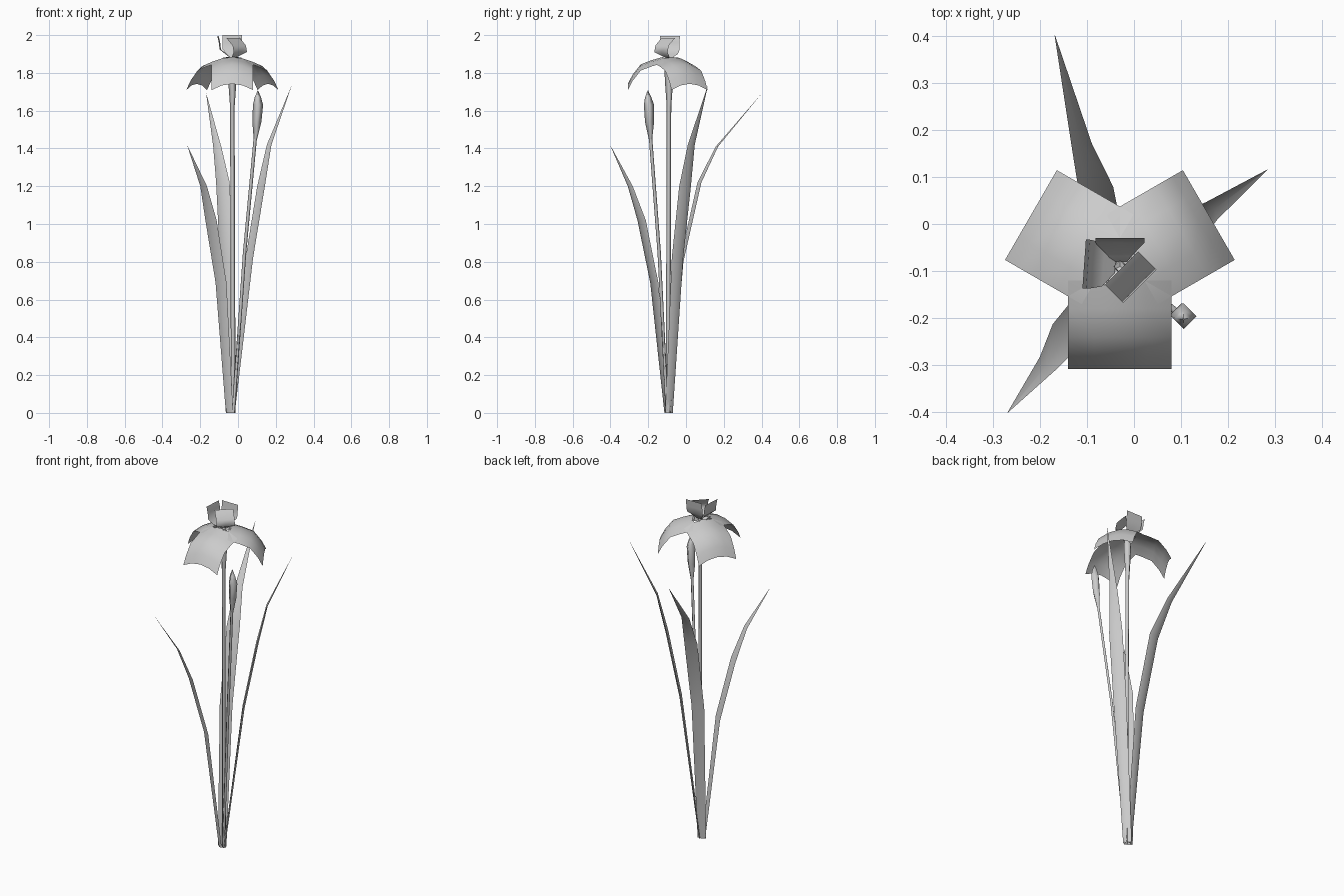
import bpy, math
from mathutils import Vector

cube = bpy.data.objects.get("Cube")
if cube:
    bpy.data.objects.remove(cube, do_unlink=True)

grey = bpy.data.materials.new("plain_grey")
grey.use_nodes = True
COLOUR = (0.6, 0.6, 0.6, 1)
grey.diffuse_color = COLOUR
grey.node_tree.nodes["Principled BSDF"].inputs["Base Color"].default_value = COLOUR

CENTRE = Vector((-0.03, -0.09, 0))


def grid_object(name, rows, closed=False):
    """Skin a list of equal-length point rows with quads."""
    n = len(rows[0])
    verts = [p for row in rows for p in row]
    faces = []
    for r in range(len(rows) - 1):
        for c in range(n if closed else n - 1):
            d = (c + 1) % n
            faces.append((r * n + c, r * n + d, (r + 1) * n + d, (r + 1) * n + c))
    mesh = bpy.data.meshes.new(name)
    mesh.from_pydata(verts, [], faces)
    mesh.validate()
    mesh.materials.append(grey)
    mesh.polygons.foreach_set("use_smooth", [True] * len(mesh.polygons))
    obj = bpy.data.objects.new(name, mesh)
    bpy.context.collection.objects.link(obj)
    return obj


def petal(name, angle, profile, droop, columns):
    """Curved strip; profile holds (radius, height, half width)."""
    a = math.radians(angle)
    out = Vector((math.cos(a), math.sin(a), 0))
    side = Vector((-out.y, out.x, 0))
    rows = []
    for r, z, w in profile:
        row = []
        for c in range(columns):
            t = 2 * c / (columns - 1) - 1
            row.append(CENTRE + out * r + side * (t * w) + Vector((0, 0, z - droop * t * t)))
        rows.append(row)
    return grid_object(name, rows)


def leaf(name, path, widths, fold=0.012):
    """Folded blade following a path, ending in a point."""
    pts = [Vector(p) for p in path]
    out = pts[-1] - pts[0]
    out.z = 0
    out.normalize()
    side = Vector((-out.y, out.x, 0))
    rows = []
    for p, w in zip(pts, widths):
        crease = out * (fold * w / max(widths))
        rows.append([p - side * w, p + crease, p + side * w])
    return grid_object(name, rows)


def stalk(name, path, sides=4):
    """Tapered tube; path holds (x, y, z, radius)."""
    rows = []
    for x, y, z, r in path:
        rows.append([Vector((x + r * math.cos(math.tau * i / sides),
                             y + r * math.sin(math.tau * i / sides), z)) for i in range(sides)])
    return grid_object(name, rows, closed=True)


# Three broad drooping petals
FALL = [(0.03, 1.885, 0.11), (0.09, 1.868, 0.11), (0.15, 1.845, 0.11),
        (0.193, 1.79, 0.11), (0.218, 1.742, 0.11)]
for name, angle in (("front", 270), ("left", 30), ("right", 150)):
    petal(name + "_drooping_petal", angle, FALL, 0.033, 5)

# Narrow throats joining the drooping petals to the stem
for name, angle in (("front", 270), ("left", 30), ("right", 150)):
    petal(name + "_petal_throat", angle,
          [(0.0, 1.865, 0.015), (0.04, 1.882, 0.04)], 0.0, 3)

# Upright petals in the middle, one of them curling inward
UPRIGHT = [(0.01, 1.88, 0.015), (0.022, 1.895, 0.025), (0.05, 1.925, 0.052), (0.055, 1.96, 0.052), (0.06, 2.0, 0.052)]
CURLED = [(0.01, 1.88, 0.015), (0.06, 1.91, 0.05), (0.052, 1.945, 0.05), (0.005, 1.985, 0.05)]
LEANING = [(0.01, 1.88, 0.015), (0.035, 1.9, 0.045), (0.064, 1.925, 0.052), (0.068, 1.96, 0.052), (0.076, 1.995, 0.052)]
petal("back_upright_petal", 90, UPRIGHT, 0.0, 3)
petal("right_upright_petal", 176, LEANING, 0.0, 3)
petal("curled_upright_petal", 315, CURLED, 0.0, 3)

# Flower stem with a swollen top
stalk("flower_stem", [(-0.025, -0.095, 0, 0.012), (-0.03, -0.09, 1.62, 0.012),
                      (-0.03, -0.09, 1.76, 0.022), (-0.03, -0.09, 1.83, 0.024),
                      (-0.03, -0.09, 1.885, 0.012)])

# Bud on its own thin stem
stalk("bud_stem", [(-0.025, -0.1, 0, 0.008), (0.035, -0.142, 0.85, 0.009),
                   (0.092, -0.188, 1.46, 0.009)])
stalk("bud", [(0.092, -0.188, 1.45, 0.009), (0.1, -0.193, 1.54, 0.024),
              (0.106, -0.196, 1.63, 0.027), (0.105, -0.2, 1.67, 0.017),
              (0.105, -0.202, 1.708, 0.001)])

# Long blade leaves
WIDTHS = [0.024, 0.036, 0.037, 0.022, 0.0005]
leaf("front_leaf", [(-0.045, -0.1, 0), (-0.09, -0.168, 0.69), (-0.143, -0.235, 1.02),
                    (-0.182, -0.295, 1.2), (-0.268, -0.4, 1.415)], WIDTHS)
leaf("back_leaf", [(-0.04, -0.09, 0), (-0.06, -0.025, 0.8), (-0.08, 0.07, 1.22),
                   (-0.11, 0.163, 1.41), (-0.168, 0.4, 1.69)], WIDTHS)
leaf("left_leaf", [(-0.03, -0.09, 0), (0.06, -0.045, 0.82), (0.122, -0.005, 1.2),
                   (0.165, 0.028, 1.42), (0.283, 0.115, 1.73)], WIDTHS)
